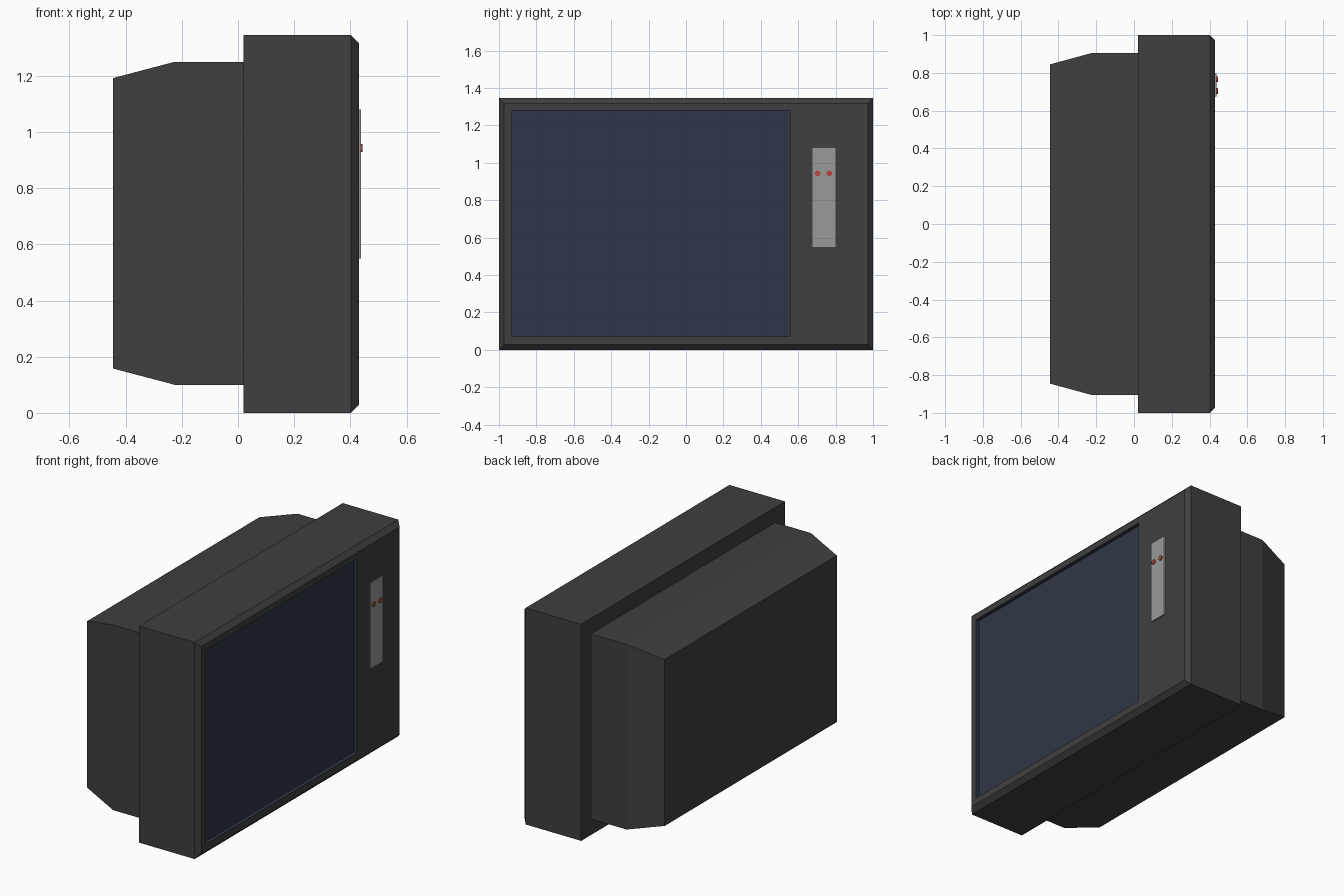
import bpy, bmesh, math

if "Cube" in bpy.data.objects:
    bpy.data.objects.remove(bpy.data.objects["Cube"])


def material(name, rgb):
    m = bpy.data.materials.new(name)
    m.diffuse_color = (*rgb, 1)
    m.use_nodes = True
    m.node_tree.nodes["Principled BSDF"].inputs["Base Color"].default_value = m.diffuse_color
    return m


def finish(name, bm, mat):
    mesh = bpy.data.meshes.new(name)
    bm.to_mesh(mesh)
    bm.free()
    mesh.materials.append(mat)
    obj = bpy.data.objects.new(name, mesh)
    bpy.context.collection.objects.link(obj)
    return obj


def loft(name, sections, mat, start=True, end=True):
    """Skin rectangles (x, y0, y1, z0, z1) in order, optionally capping the ends."""
    bm = bmesh.new()
    rings = [[bm.verts.new((x, y, z)) for y, z in ((y0, z0), (y1, z0), (y1, z1), (y0, z1))]
             for x, y0, y1, z0, z1 in sections]
    for a, b in zip(rings, rings[1:]):
        for i in range(4):
            j = (i + 1) % 4
            bm.faces.new((a[i], a[j], b[j], b[i]))
    if start:
        bm.faces.new(rings[0][::-1])
    if end:
        bm.faces.new(rings[-1])
    return finish(name, bm, mat)


casing = material("dark_casing", (0.05, 0.05, 0.05))
glass = material("blue_glass", (0.028, 0.037, 0.061))
metal = material("light_panel", (0.32, 0.32, 0.32))
red = material("red_button", (0.5, 0.06, 0.05))

# Cabinet with chamfered front rim and an off-centre screen opening
opening = (-0.93, 0.555, 0.072, 1.278)
loft("cabinet", [(0.02, -1, 1, 0, 1.345),
                 (0.402, -1, 1, 0, 1.345),
                 (0.43, -0.972, 0.972, 0.028, 1.317),
                 (0.43, *opening)], casing, end=False)

# Recessed screen with its side walls
loft("screen", [(0.43, *opening), (0.407, *opening)], glass, start=False)

# Tapered tube housing behind the cabinet
loft("rear_housing", [(-0.445, -0.845, 0.845, 0.158, 1.192),
                      (-0.225, -0.905, 0.905, 0.10, 1.25),
                      (0.025, -0.905, 0.905, 0.10, 1.25)], casing)

# Control panel
loft("control_panel", [(0.425, 0.676, 0.798, 0.55, 1.08),
                       (0.438, 0.676, 0.798, 0.55, 1.08)], metal)

# Pair of round buttons
for n, y in enumerate((0.704, 0.766), 1):
    bm = bmesh.new()
    bmesh.ops.create_cone(bm, cap_ends=True, segments=12,
                          radius1=0.015, radius2=0.015, depth=0.012)
    button = finish(f"button_{n}", bm, red)
    button.location = (0.438, y, 0.943)
    button.rotation_euler.y = math.pi / 2
